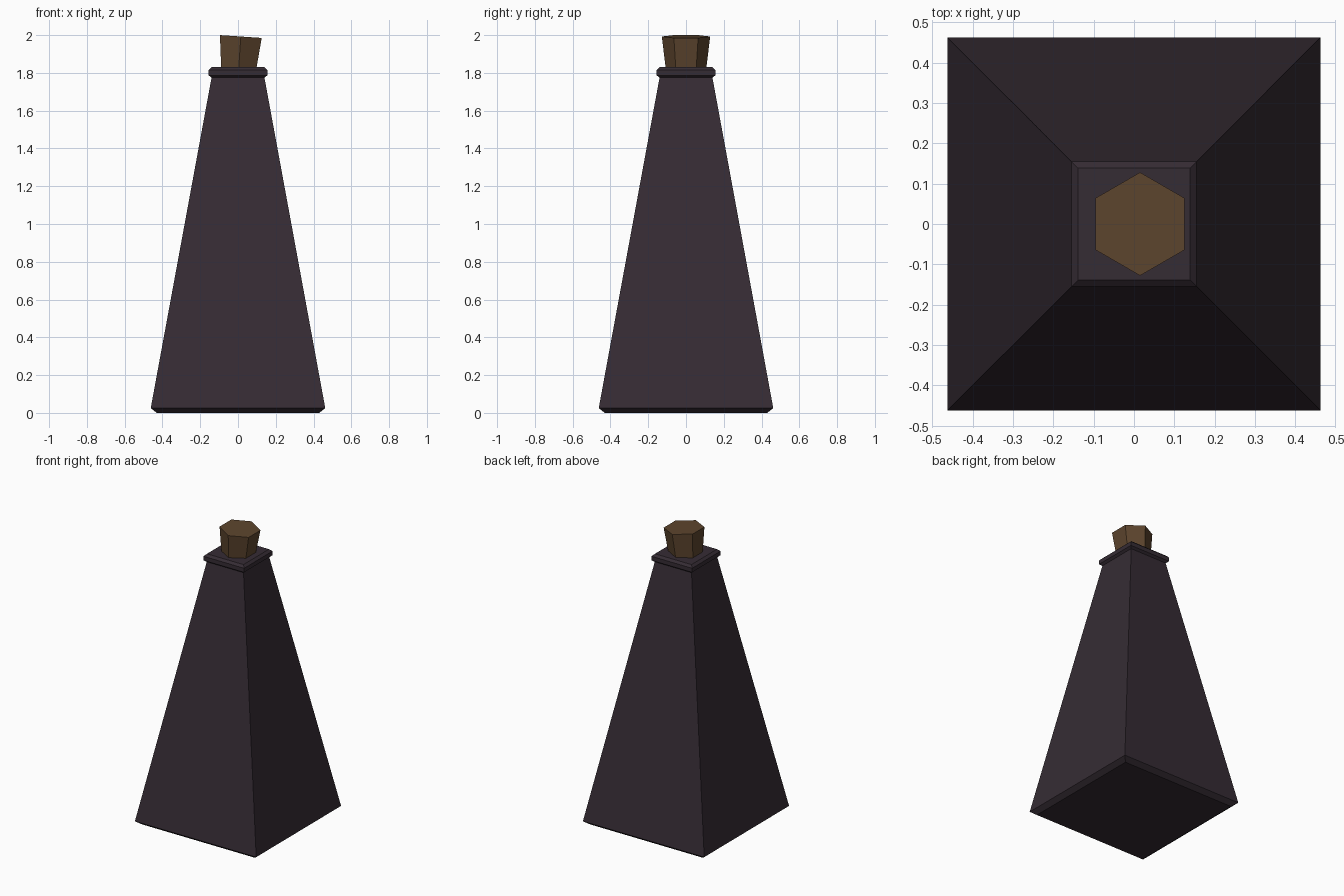
import bpy, bmesh
from math import sin, cos, pi, sqrt, radians
from mathutils import Matrix

if "Cube" in bpy.data.objects:
    bpy.data.objects.remove(bpy.data.objects["Cube"])


def material(name, rgb):
    m = bpy.data.materials.new(name)
    m.diffuse_color = (*rgb, 1)
    m.use_nodes = True
    m.node_tree.nodes["Principled BSDF"].inputs["Base Color"].default_value = m.diffuse_color
    return m


def loft(name, sides, start, profile, mat):
    """Stack n-sided rings of (corner radius, z) and cap both ends."""
    bm = bmesh.new()
    rings = [[bm.verts.new((r * cos(start + 2 * pi * i / sides),
                            r * sin(start + 2 * pi * i / sides), z))
              for i in range(sides)] for r, z in profile]
    for a, b in zip(rings, rings[1:]):
        for i in range(sides):
            j = (i + 1) % sides
            bm.faces.new((a[i], a[j], b[j], b[i]))
    bm.faces.new(rings[0][::-1])
    bm.faces.new(rings[-1])
    mesh = bpy.data.meshes.new(name)
    bm.to_mesh(mesh)
    bm.free()
    mesh.materials.append(mat)
    ob = bpy.data.objects.new(name, mesh)
    bpy.context.collection.objects.link(ob)
    return ob


glass = material("dark_glass", (0.036, 0.025, 0.034))
cork_mat = material("cork", (0.11, 0.06, 0.027))

# Square tapered bottle with chamfered foot and lip (half widths, z)
body = [(0.43, 0), (0.462, 0.025), (0.14, 1.775), (0.155, 1.787),
        (0.155, 1.815), (0.139, 1.83)]
loft("bottle", 4, pi / 4, [(h * sqrt(2), z) for h, z in body], glass)

# Hexagonal cork, flared upward and leaning slightly to the right
cork = loft("cork_stopper", 6, pi / 2, [(0.106, -0.18), (0.128, 0)], cork_mat)
cork.data.transform(Matrix.Translation((0.015, 0, 1.9925)) @ Matrix.Rotation(radians(3.9), 4, 'Y'))
